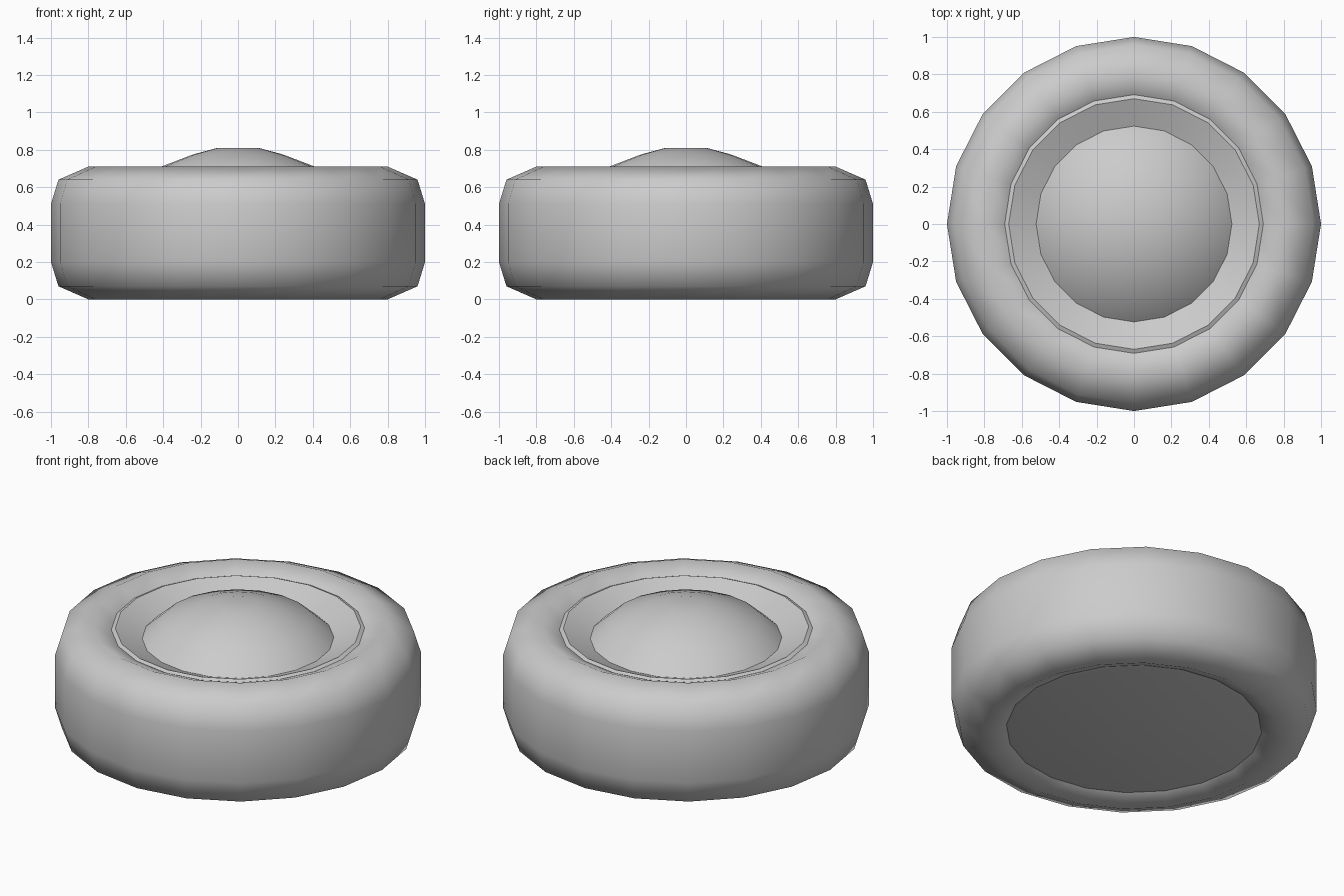
import bpy, bmesh
from math import cos, sin, pi, radians

if "Cube" in bpy.data.objects:
    bpy.data.objects.remove(bpy.data.objects["Cube"])

SIDES = 20


def lathe(name, profile, closed=False, angle=60):
    """Spin an (r, z) profile around z; points with r = 0 become poles."""
    bm = bmesh.new()
    rings = []
    for r, z in profile:
        if r == 0:
            rings.append([bm.verts.new((0, 0, z))] * SIDES)
        else:
            rings.append([bm.verts.new((r * cos(2 * pi * i / SIDES),
                                        r * sin(2 * pi * i / SIDES), z))
                          for i in range(SIDES)])
    pairs = list(zip(rings, rings[1:]))
    if closed:
        pairs.append((rings[-1], rings[0]))
    for a, b in pairs:
        for i in range(SIDES):
            j = (i + 1) % SIDES
            bm.faces.new(list(dict.fromkeys((a[i], a[j], b[j], b[i]))))
    bmesh.ops.recalc_face_normals(bm, faces=bm.faces)
    mesh = bpy.data.meshes.new(name)
    bm.to_mesh(mesh)
    bm.free()
    obj = bpy.data.objects.new(name, mesh)
    bpy.context.collection.objects.link(obj)
    bpy.ops.object.select_all(action='DESELECT')
    obj.select_set(True)
    bpy.context.view_layer.objects.active = obj
    bpy.ops.object.shade_smooth_by_angle(angle=radians(angle))
    return obj


# Rounded outer ring
lathe("tyre", [(0.8, 0), (0.96, 0.07), (1, 0.2), (1, 0.51), (0.96, 0.64),
               (0.8, 0.71), (0.64, 0.64), (0.6, 0.51), (0.6, 0.2), (0.64, 0.07)],
      closed=True)

# Wheel disc with a bevelled rim and a dished face
lathe("wheel_disc", [(0, 0.038), (0.67, 0.038), (0.72, 0.05), (0.72, 0.65),
                     (0.67, 0.672), (0.52, 0.607)], angle=35)

# Domed hub cap
lathe("hub_cap", [(0.525, 0.607), (0.41, 0.71), (0.24, 0.775), (0.11, 0.81), (0, 0.81)])
